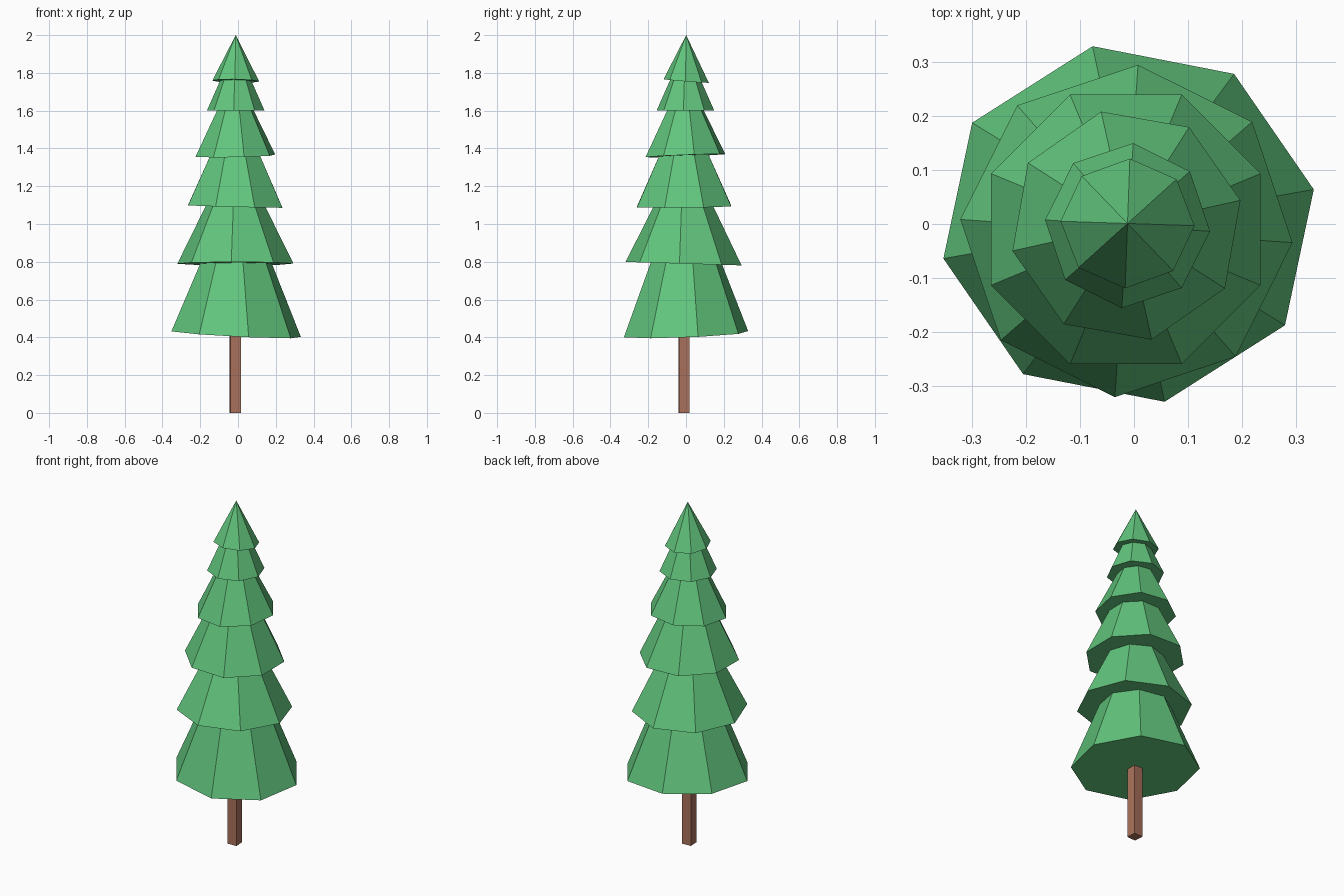
import bpy, bmesh
from math import cos, sin, radians

if "Cube" in bpy.data.objects:
    bpy.data.objects.remove(bpy.data.objects["Cube"])


def material(name, color):
    m = bpy.data.materials.new(name)
    m.diffuse_color = (*color, 1)
    m.use_nodes = True
    m.node_tree.nodes["Principled BSDF"].inputs["Base Color"].default_value = m.diffuse_color
    return m


def make_object(name, bm, mat):
    bmesh.ops.recalc_face_normals(bm, faces=bm.faces)
    me = bpy.data.meshes.new(name)
    bm.to_mesh(me)
    bm.free()
    me.materials.append(mat)
    ob = bpy.data.objects.new(name, me)
    bpy.context.collection.objects.link(ob)
    return ob


def frustum(name, mat, sides, center, angle, rx, ry, z0, r_top, z1, tilt=(0, 0)):
    """Closed flat-sided frustum (cone if r_top is 0) with a tilted lower rim."""
    bm = bmesh.new()
    cx, cy = center
    dirs = [(cos(radians(angle + 360 * i / sides)), sin(radians(angle + 360 * i / sides)))
            for i in range(sides)]
    low = [bm.verts.new((cx + rx * c, cy + ry * s,
                         z0 + tilt[0] * rx * c + tilt[1] * ry * s)) for c, s in dirs]
    if r_top:
        top = [bm.verts.new((cx + r_top * c, cy + r_top * s, z1)) for c, s in dirs]
        bm.faces.new(top)
    else:
        top = [bm.verts.new((cx, cy, z1))] * sides
    bm.faces.new(low[::-1])
    for i in range(sides):
        j = (i + 1) % sides
        quad = [low[i], low[j], top[j], top[i]]
        bm.faces.new(quad if r_top else quad[:3])
    return make_object(name, bm, mat)


green = material("needles", (0.122, 0.56, 0.205))
brown = material("bark", (0.40, 0.165, 0.107))

# Square trunk, slightly twisted
frustum("trunk", brown, 4, (-0.014, -0.01), 48, 0.04, 0.04, 0, 0.04, 0.45)

# Branch tiers: centre, twist, x/y radius, rim height, top radius, top height, rim tilt
tiers = [
    ((-0.010, 0.000), 11, 0.349, 0.335, 0.417, 0.185, 0.81, (-0.05, 0.04)),
    ((-0.014, -0.013), -4, 0.308, 0.308, 0.790, 0.150, 1.11, (0.0, -0.03)),
    ((-0.015, -0.010), 22.5, 0.270, 0.270, 1.093, 0.134, 1.38, (-0.025, 0.01)),
    ((-0.014, -0.003), 12.5, 0.216, 0.216, 1.362, 0.090, 1.62, (0.02, 0.04)),
    ((-0.012, -0.003), -4, 0.153, 0.153, 1.600, 0.078, 1.77, (0.0, 0.0)),
    ((-0.012, 0.001), -2, 0.124, 0.120, 1.757, 0.0, 2.0, (-0.02, -0.08)),
]
for n, (c, a, rx, ry, z0, rt, z1, tilt) in enumerate(tiers, 1):
    frustum(f"branch_tier_{n}", green, 8, c, a, rx, ry, z0, rt, z1, tilt)
